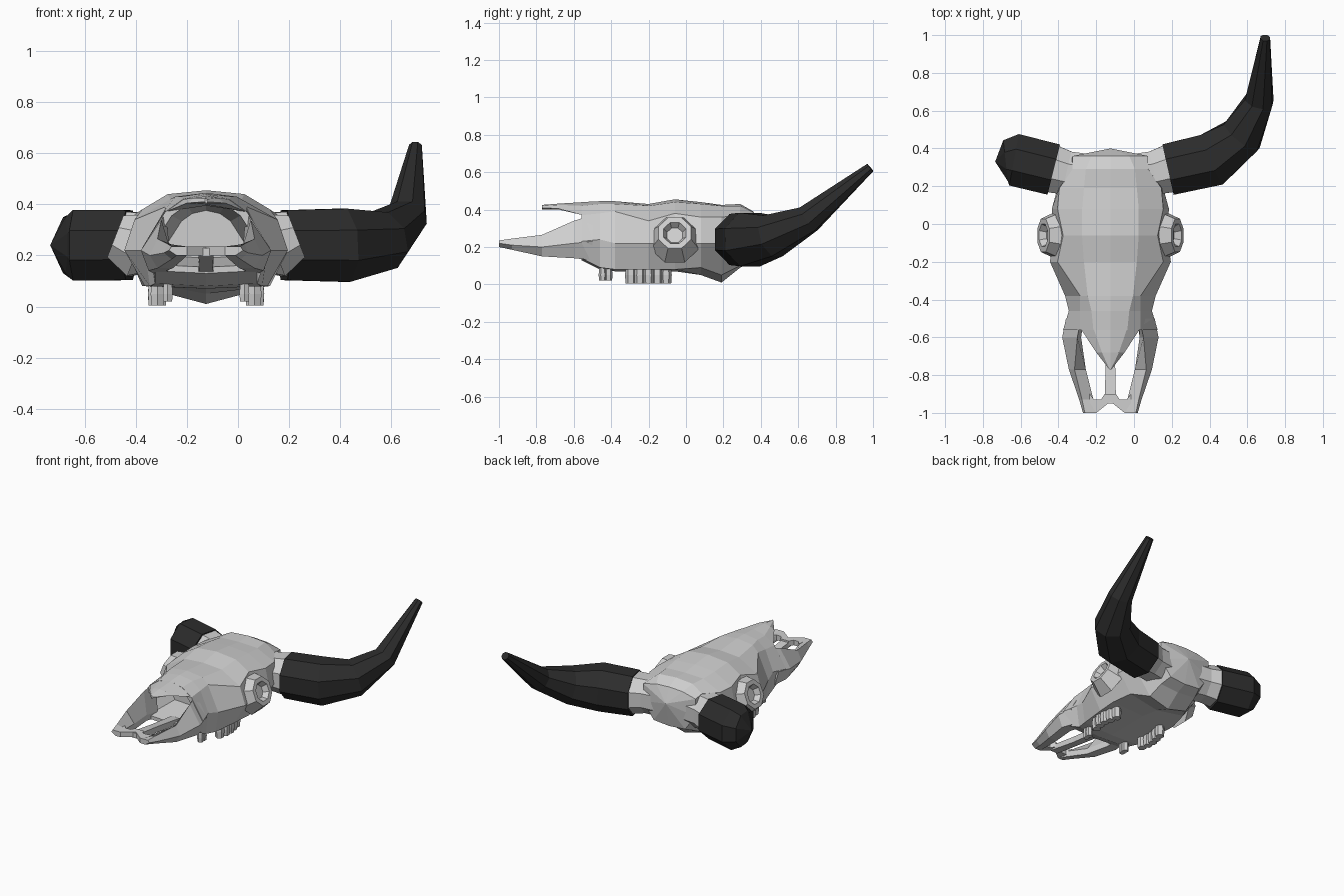
import bpy, bmesh, math
from mathutils import Vector

if "Cube" in bpy.data.objects:
    bpy.data.objects.remove(bpy.data.objects["Cube"])

CX = -0.125  # skull centre line


def material(name, value):
    m = bpy.data.materials.new(name)
    m.use_nodes = True
    m.diffuse_color = (value, value, value, 1)
    bsdf = m.node_tree.nodes["Principled BSDF"]
    bsdf.inputs["Base Color"].default_value = (value, value, value, 1)
    bsdf.inputs["Roughness"].default_value = 0.8
    return m


BONE = material("pale bone grey", 0.62)
HORN = material("near black horn", 0.025)


def loft(name, rings, mat, apex=None):
    """Skin equal-sized point rings; close both ends, the last one optionally to an apex."""
    bm = bmesh.new()
    loops = [[bm.verts.new(p) for p in r] for r in rings]
    n = len(loops[0])
    for a, b in zip(loops, loops[1:]):
        for i in range(n):
            j = (i + 1) % n
            bm.faces.new((a[i], a[j], b[j], b[i]))
    bm.faces.new(loops[0])
    if apex:
        tip = bm.verts.new(apex)
        for i in range(n):
            bm.faces.new((loops[-1][i], loops[-1][(i + 1) % n], tip))
    else:
        bm.faces.new(loops[-1])
    bmesh.ops.recalc_face_normals(bm, faces=bm.faces)
    mesh = bpy.data.meshes.new(name)
    bm.to_mesh(mesh)
    bm.free()
    mesh.materials.append(mat)
    obj = bpy.data.objects.new(name, mesh)
    bpy.context.collection.objects.link(obj)
    return obj


def ring(center, normal, radius, n=8):
    c, t = Vector(center), Vector(normal).normalized()
    ref = Vector((0, 0, 1)) if abs(t.z) < 0.95 else Vector((0, 1, 0))
    side = t.cross(ref).normalized()
    up = side.cross(t)
    angles = [math.tau * (i + 0.5) / n for i in range(n)]
    return [c + radius * (side * math.cos(a) + up * math.sin(a)) for a in angles]


def tube(name, path, mat, apex=None, n=8):
    """Tapered tube along (centre, radius) stations."""
    pts = [Vector(p) for p, r in path]
    rings = []
    for i, (p, r) in enumerate(path):
        t = pts[min(i + 1, len(pts) - 1)] - pts[max(i - 1, 0)]
        rings.append(ring(p, t, r, n))
    return loft(name, rings, mat, apex)


def symmetric(y, top, half, bottom):
    """Closed mirrored section at depth y."""
    right = [Vector((CX + x, y, z)) for x, z in half]
    left = [Vector((CX - x, y, z)) for x, z in reversed(half)]
    return [Vector((CX, y, top))] + right + [Vector((CX, y, bottom))] + left


# Skull: sections from nose to nape, each top, crown, brow, cheek, jaw, bottom
sections = [
    (-.56, .44, [(.09, .42), (.16, .37), (.25, .23), (.20, .14)], .13),
    (-.46, .445, [(.10, .43), (.16, .38), (.22, .24), (.20, .09)], .08),
    (-.38, .445, [(.12, .43), (.16, .39), (.24, .22), (.22, .08)], .07),
    (-.20, .43, [(.14, .42), (.28, .34), (.32, .22), (.24, .08)], .07),
    (-.06, .455, [(.15, .44), (.25, .38), (.30, .22), (.25, .08)], .07),
    (.08, .44, [(.15, .43), (.28, .36), (.31, .22), (.22, .09)], .05),
    (.19, .425, [(.14, .42), (.27, .36), (.28, .22), (.15, .05)], .01),
    (.29, .43, [(.13, .42), (.20, .37), (.22, .24), (.14, .10)], .09),
    (.36, .39, [(.10, .385), (.20, .36), (.20, .24), (.12, .13)], .12),
]
body = [symmetric(*s) for s in sections]
# Nasal cavity: inner rings folded back from the nose opening
mid = Vector((CX, -.56, .28))
lip = [mid + (p - mid) * 0.84 for p in body[0]]
depth = [mid + (p - mid) * 0.6 + Vector((0, .22, 0)) for p in body[0]]
loft("skull", [depth, lip] + body, BONE, apex=(CX, .40, .29))

# Pointed nasal bone over the opening
nose = [(.09, .42), (.16, .37)]
loft("nasal_bone", [symmetric(-.55, .44, nose, .395),
                    symmetric(-.68, .432, [(.045, .425), (.075, .405)], .40),
                    symmetric(-.77, .425, [(.004, .42), (.005, .41)], .40)], BONE)

# Thin bar between the snout openings
loft("snout_centre_bar", [
    [(CX + x, y, z) for x, z in ((-w, lo), (w, lo), (w, hi), (-w, hi))]
    for y, w, lo, hi in ((-.5, .03, .13, .17), (-.73, .025, .16, .20), (-.95, .03, .195, .23))
], BONE)

# Snout rails: depth, inner, outer, crest, then low, middle and high edges
rails = [
    (-.50, .14, .235, .155, .13, .23, .37),
    (-.60, .155, .255, .175, .14, .22, .34),
    (-.77, .13, .22, .19, .15, .20, .265),
    (-.93, .09, .165, .15, .185, .21, .245),
    (-1.0, .075, .145, .135, .20, .22, .235),
]
bridge = [(.11, -.90), (.11, -1.0), (.075, -1.0), (0, -.94), (0, -.90), (.03, -.90), (.05, -.93), (.085, -.93)]

for s, side in ((1, "left"), (-1, "right")):
    def at(x, y, z):
        return Vector((CX + s * x, y, z))

    loft(side + "_snout_rail", [
        [at(i, y, lo), at(o - .03, y, lo), at(o, y, m), at(c, y, hi), at(i, y, min(hi, lo + .04))]
        for y, i, o, c, lo, m, hi in rails], BONE)
    loft(side + "_snout_tip", [[at(x, y, z) for x, y in bridge] for z in (.20, .235)], BONE)

    # Eye socket: flared rim with a recessed floor
    normal = Vector((s * .9, 0, .35)).normalized()
    eye = at(.355, -.06, .275)
    profile = [(.14, -.10), (.095, 0), (.065, 0), (.045, -.035)]
    loft(side + "_eye_socket", [ring(eye + normal * d, normal, r) for r, d in profile], BONE)

    # Horn core between skull and horn
    tube(side + "_horn_core", [(at(.12, .25, .25), .13), (at(.23, .27, .25), .125),
                               (at(.32, .295, .245), .138)], BONE)

    # Teeth: a short front pair and a long cheek row
    teeth = [(.15, -.445, .022), (.15, -.415, .022)]
    teeth += [(.19 + .012 * math.sin(i), -.295 + .047 * i, .031) for i in range(5)]
    for k, (x, y, r) in enumerate(teeth):
        low = .02 if k < 2 else .005
        tube(f"{side}_tooth_{k}", [(at(x, y, .10), r * .85), (at(x, y, .05), r),
                                   (at(x, y, low), r * .9)], BONE, n=6)

# Long curved horn
tube("left_horn", [((.18, .288, .24), .148), ((.41, .34, .24), .155), ((.57, .465, .26), .122),
                   ((.663, .655, .35), .08), ((.695, .985, .625), .027)], HORN)

# Broken horn with a blunt faceted end
tube("right_horn", [((-.425, .288, .24), .148), ((-.635, .34, .24), .15), ((-.68, .335, .24), .118)],
     HORN, apex=(-.735, .33, .24))
